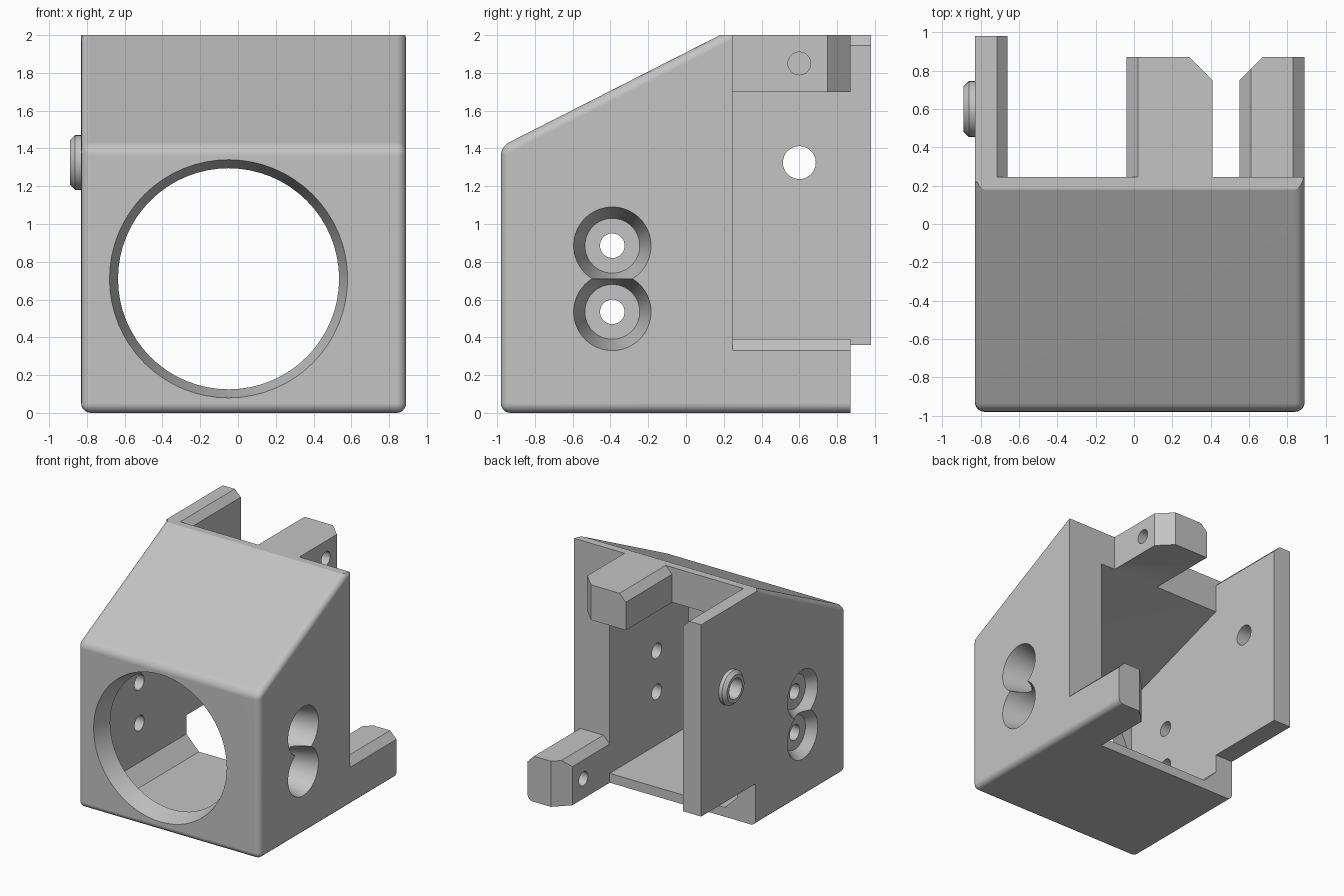
import bpy, bmesh, math
from mathutils import Matrix

cube = bpy.data.objects.get("Cube")
if cube:
    bpy.data.objects.remove(cube, do_unlink=True)

grey = bpy.data.materials.new("light_grey")
grey.use_nodes = True
colour = (0.55, 0.55, 0.55, 1)
grey.diffuse_color = colour
grey.node_tree.nodes["Principled BSDF"].inputs["Base Color"].default_value = colour


def finish(bm, name, bevels=()):
    """Bevel the edges chosen by (rule on midpoint, size, segments), then make an object."""
    for rule, size, segments in bevels:
        edges = [e for e in bm.edges if rule((e.verts[0].co + e.verts[1].co) / 2)]
        bmesh.ops.bevel(bm, geom=edges, offset=size, segments=segments, profile=0.5,
                        affect='EDGES', clamp_overlap=False)
    bmesh.ops.recalc_face_normals(bm, faces=bm.faces)
    mesh = bpy.data.meshes.new(name)
    bm.to_mesh(mesh)
    bm.free()
    mesh.materials.append(grey)
    obj = bpy.data.objects.new(name, mesh)
    bpy.context.collection.objects.link(obj)
    return obj


def prism(name, profile, low, high, axis, bevels=()):
    """Extrude a profile along x (points are y, z) or along z (points are x, y)."""
    bm = bmesh.new()
    place = (lambda a, b: (low, a, b)) if axis == 'X' else (lambda a, b: (a, b, low))
    face = bm.faces.new([bm.verts.new(place(a, b)) for a, b in profile])
    out = bmesh.ops.extrude_face_region(bm, geom=[face])
    span = high - low
    bmesh.ops.translate(bm, vec=(span, 0, 0) if axis == 'X' else (0, 0, span),
                        verts=[v for v in out["geom"] if isinstance(v, bmesh.types.BMVert)])
    return finish(bm, name, bevels)


def box(name, x, y, z, bevels=()):
    corners = [(x[0], y[0]), (x[1], y[0]), (x[1], y[1]), (x[0], y[1])]
    return prism(name, corners, z[0], z[1], 'Z', bevels)


def cone(name, centre, r_low, r_high, low, high, axis='X', bevels=()):
    """Round part along x (centre is y, z) or y (centre is x, z)."""
    bm = bmesh.new()
    bmesh.ops.create_cone(bm, cap_ends=True, segments=64, radius1=r_low, radius2=r_high,
                          depth=high - low)
    mid = (low + high) / 2
    if axis == 'X':
        turn = Matrix.Rotation(math.pi / 2, 4, 'Y')
        move = Matrix.Translation((mid, centre[0], centre[1]))
    else:
        turn = Matrix.Rotation(-math.pi / 2, 4, 'X')
        move = Matrix.Translation((centre[0], mid, centre[1]))
    bmesh.ops.transform(bm, matrix=move @ turn, verts=bm.verts)
    return finish(bm, name, bevels)


def combine(tool, operation):
    mod = housing.modifiers.new("bool", 'BOOLEAN')
    mod.operation, mod.solver, mod.object = operation, 'EXACT', tool
    bpy.context.view_layer.objects.active = housing
    bpy.ops.object.modifier_apply(modifier=mod.name)
    bpy.data.objects.remove(tool, do_unlink=True)


def add(tool):
    combine(tool, 'UNION')


def cut(tool):
    combine(tool, 'DIFFERENCE')


LEFT, RIGHT, BACK = -0.83, 0.89, 0.245
IN_LEFT, IN_RIGHT = -0.66, 0.55

# Sloped shell with rounded front, side and bottom edges, trimmed flat at the back
housing = prism("housing", [(-0.98, 0), (0.7, 0), (0.7, 2), (0.18, 2), (-0.98, 1.41)],
                LEFT, RIGHT, 'X', [(lambda m: m.y < 0.1, 0.05, 5)])
cut(box("back_trim", (-2, 2), (BACK, 2), (-1, 3)))

# Rear side wall, hook arms and pivot boss
add(box("rear_wall", (LEFT, IN_LEFT), (0.22, 0.98), (0.36, 2),
        [(lambda m: m.x > IN_LEFT - 0.01 and m.z > 1.99, 0.056, 1)]))
add(prism("upper_arm", [(-0.04, 0.19), (0.41, 0.19), (0.41, 0.75), (0.29, 0.87), (-0.04, 0.87)],
          1.7, 2, 'Z', [(lambda m: m.x < -0.03 and m.z > 1.99, 0.06, 1)]))
add(prism("lower_arm", [(IN_RIGHT, 0.15), (RIGHT, 0.15), (RIGHT, 0.87), (0.67, 0.87),
                        (IN_RIGHT, 0.75)], 0, 0.39, 'Z',
          [(lambda m: m.z > 0.38 and (m.x > 0.88 or m.x < 0.56), 0.06, 1),
           (lambda m: m.z < 0.01 and m.x > 0.88, 0.05, 5)]))
add(cone("pivot_boss", (0.6, 1.325), 0.145, 0.145, -0.89, -0.75, 'X',
         [(lambda m: m.x < -0.88, 0.028, 1)]))

# Inner cavity, open at the back, with one chamfered floor corner
cut(prism("cavity", [(-0.82, 0.08), (1.2, 0.08), (1.2, 1.7), (BACK, 1.7), (-0.82, 1.34)],
          IN_LEFT, IN_RIGHT, 'X',
          [(lambda m: m.x < IN_LEFT + 0.01 and m.z < 0.09, 0.12, 1)]))

# Large tapered front opening
cut(cone("front_opening", (-0.05, 0.71), 0.636, 0.574, -1.0, -0.78, 'Y'))

# Paired screw holes with tapered recesses on both sides
for z in (0.535, 0.885):
    spot = (-0.39, z)
    cut(cone("right_recess", spot, 0.145, 0.209, 0.64, 0.907))
    cut(cone("left_recess", spot, 0.214, 0.145, -0.841, -0.755))
    cut(cone("screw_hole", spot, 0.065, 0.065, -1, 1))

# Pivot hole and blind holes in the arms
cut(cone("pivot_hole", (0.6, 1.325), 0.087, 0.087, -1, -0.6))
cut(cone("upper_pin_hole", (0.6, 1.85), 0.06, 0.06, 0.16, 0.5))
cut(cone("lower_pin_hole", (0.6, 0.17), 0.06, 0.06, 0.45, 0.78))

# Smooth the round surfaces, keep the rest crisp
bpy.ops.object.select_all(action='DESELECT')
housing.select_set(True)
bpy.context.view_layer.objects.active = housing
bpy.ops.object.shade_smooth_by_angle(angle=math.radians(25))
weighted = housing.modifiers.new("weighted_normals", 'WEIGHTED_NORMAL')
weighted.keep_sharp = True
